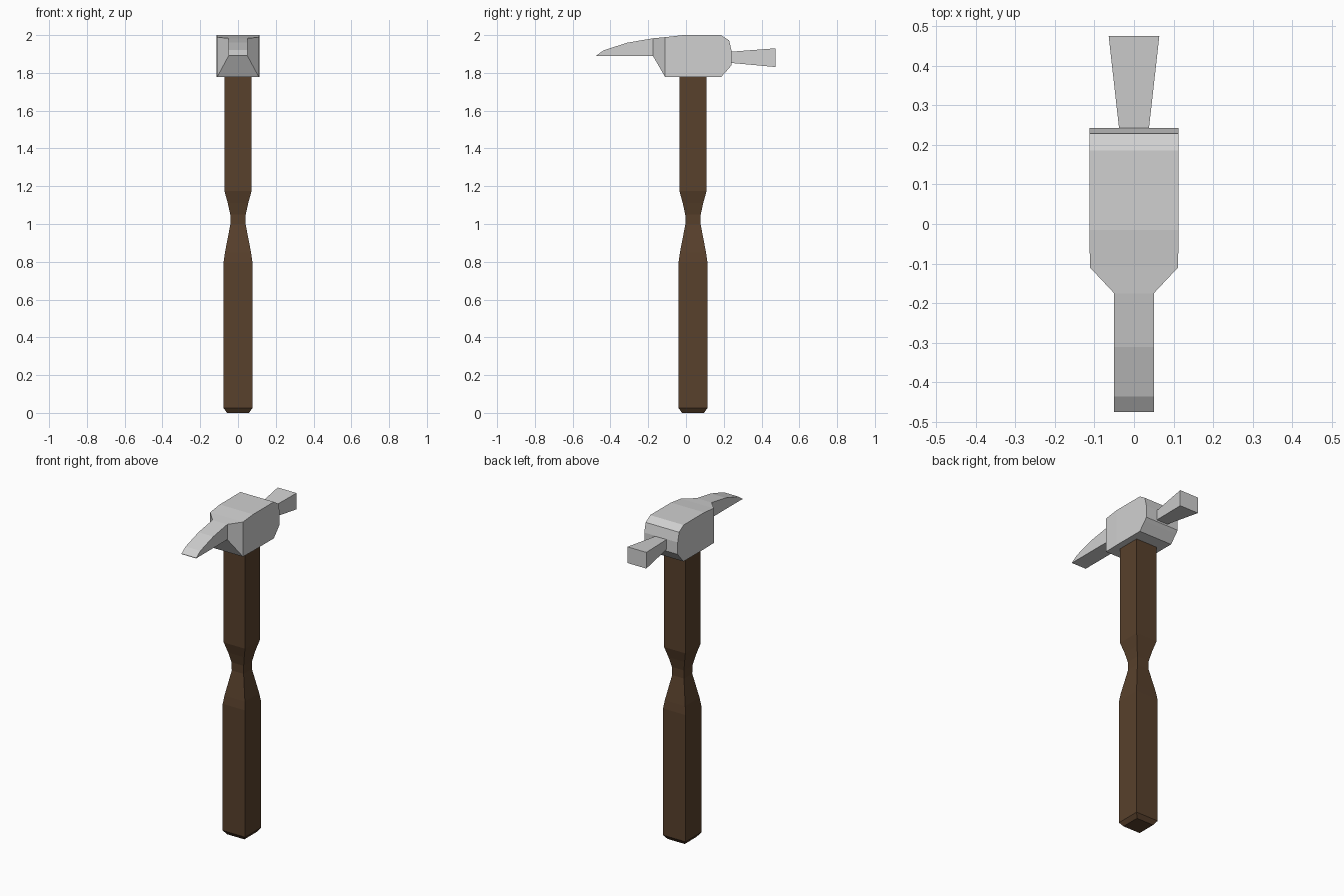
import bpy
import bmesh
from mathutils import Vector

cube = bpy.data.objects.get("Cube")
if cube:
    bpy.data.objects.remove(cube, do_unlink=True)


def material(name, rgb):
    mat = bpy.data.materials.new(name)
    mat.use_nodes = True
    color = (*rgb, 1)
    mat.diffuse_color = color
    mat.node_tree.nodes["Principled BSDF"].inputs["Base Color"].default_value = color
    return mat


def loft(name, rings, mat):
    """Skin a list of four-cornered rings and cap both ends."""
    bm = bmesh.new()
    loops = [[bm.verts.new(Vector(p)) for p in ring] for ring in rings]
    for a, b in zip(loops, loops[1:]):
        for i in range(4):
            j = (i + 1) % 4
            bm.faces.new((a[i], a[j], b[j], b[i]))
    bm.faces.new(loops[0])
    bm.faces.new(loops[-1])
    bmesh.ops.recalc_face_normals(bm, faces=bm.faces)
    mesh = bpy.data.meshes.new(name)
    bm.to_mesh(mesh)
    bm.free()
    mesh.materials.append(mat)
    obj = bpy.data.objects.new(name, mesh)
    bpy.context.collection.objects.link(obj)
    return obj


def upright_ring(z, half, y=0.037):
    return [(-half, y - half, z), (half, y - half, z),
            (half, y + half, z), (-half, y + half, z)]


def cross_ring(y, half, low, high):
    return [(-half, y, low), (half, y, low), (half, y, high), (-half, y, high)]


steel = material("steel grey", (0.63, 0.63, 0.63))
wood = material("dark brown wood", (0.098, 0.052, 0.025))

# Square handle with a narrow waist: height, half width
handle_profile = [(0, 0.058), (0.025, 0.076), (0.8, 0.076), (0.85, 0.069),
                  (1.0, 0.04), (1.05, 0.041), (1.11, 0.054), (1.175, 0.072),
                  (1.785, 0.072)]
loft("handle", [upright_ring(z, h) for z, h in handle_profile], wood)

# Head with tapering claw: depth, half width, bottom, top
head_sections = [(-0.475, 0.05, 1.889, 1.892), (-0.435, 0.05, 1.89, 1.92),
                 (-0.31, 0.05, 1.89, 1.96), (-0.175, 0.05, 1.89, 1.983),
                 (-0.11, 0.111, 1.777, 1.989), (-0.015, 0.113, 1.777, 2.0),
                 (0.185, 0.113, 1.777, 2.0), (0.228, 0.113, 1.825, 1.972),
                 (0.242, 0.113, 1.842, 1.915)]
loft("head", [cross_ring(*s) for s in head_sections], steel)

# Flared striking face
loft("striking_face", [cross_ring(0.235, 0.037, 1.853, 1.912),
                       cross_ring(0.475, 0.064, 1.831, 1.93)], steel)
